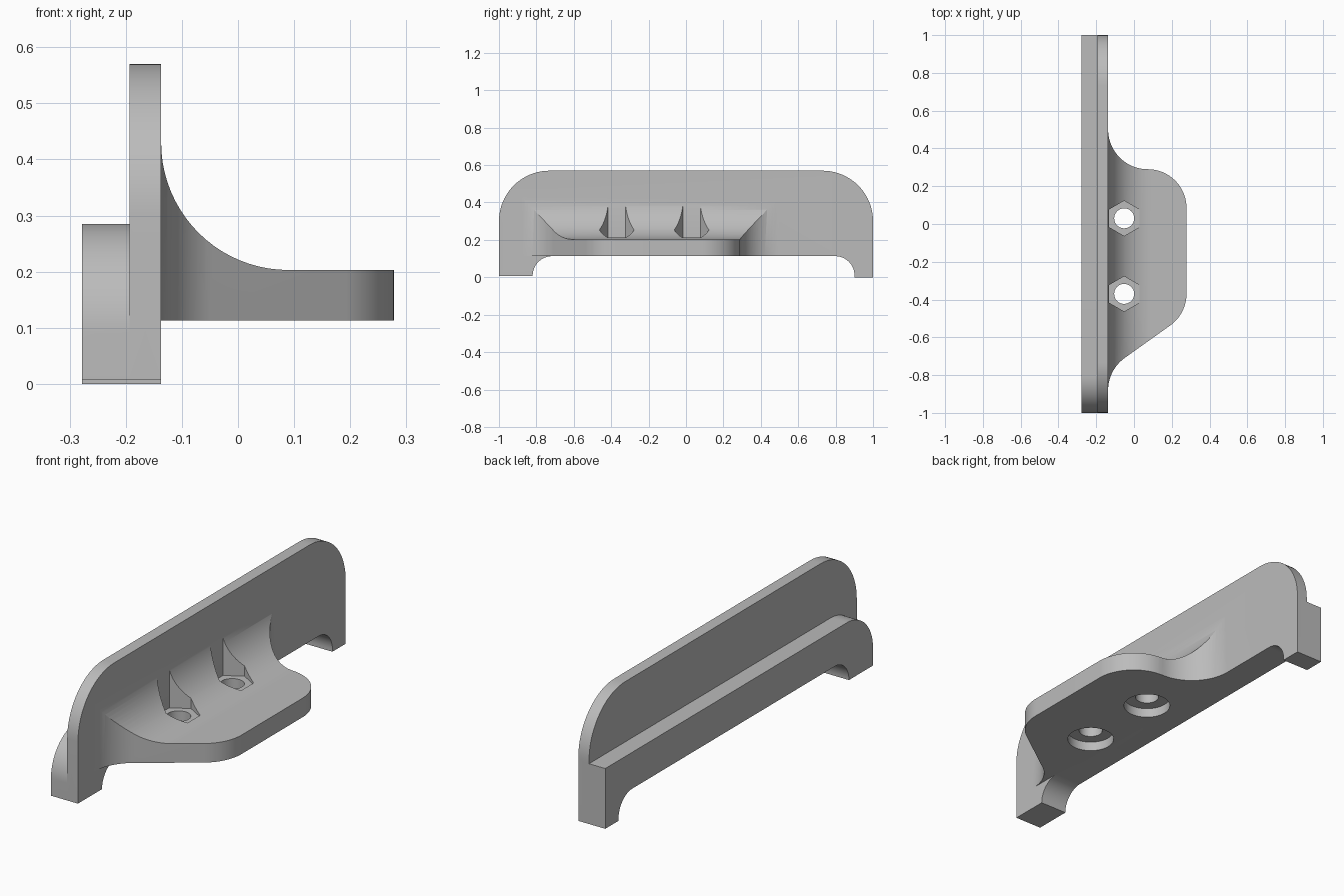
import bpy
import bmesh
from math import cos, sin, radians
from mathutils import Vector

cube = bpy.data.objects.get("Cube")
if cube:
    bpy.data.objects.remove(cube, do_unlink=True)

# Material
grey = bpy.data.materials.new("light grey")
grey.use_nodes = True
colour = (0.5, 0.5, 0.5, 1)
grey.diffuse_color = colour
grey.node_tree.nodes["Principled BSDF"].inputs["Base Color"].default_value = colour


def arc(cx, cy, r, start, end, steps=20):
    angles = [radians(start + (end - start) * i / steps) for i in range(steps + 1)]
    return [(cx + r * cos(a), cy + r * sin(a)) for a in angles]


def prism(name, profile, axis, low, high):
    """Extrude a closed 2D profile along one axis."""
    place = {"x": lambda u, v: (low, u, v),
             "y": lambda u, v: (u, low, v),
             "z": lambda u, v: (u, v, low)}[axis]
    bm = bmesh.new()
    face = bm.faces.new([bm.verts.new(place(u, v)) for u, v in profile])
    out = bmesh.ops.extrude_face_region(bm, geom=[face])
    shift = Vector([(high - low) * (axis == a) for a in "xyz"])
    bmesh.ops.translate(bm, vec=shift,
                        verts=[g for g in out["geom"] if isinstance(g, bmesh.types.BMVert)])
    bmesh.ops.recalc_face_normals(bm, faces=bm.faces)
    mesh = bpy.data.meshes.new(name)
    bm.to_mesh(mesh)
    bm.free()
    mesh.materials.append(grey)
    obj = bpy.data.objects.new(name, mesh)
    bpy.context.collection.objects.link(obj)
    return obj


def combine(target, tool, operation):
    """Apply a boolean and remove the tool."""
    tool.hide_render = True
    mod = target.modifiers.new(operation, "BOOLEAN")
    mod.operation, mod.object, mod.solver = operation, tool, "EXACT"
    bpy.context.view_layer.objects.active = target
    bpy.ops.object.modifier_apply(modifier=mod.name)
    bpy.data.objects.remove(tool, do_unlink=True)


BACK, STEP, FACE = -0.278, -0.193, -0.137
UNDER, SHELF_TOP = 0.113, 0.203

# Arched underside with a foot at each end, shared by plate and ledge
underside = ([(-1, 0.008), (-0.82, 0.008)] + arc(-0.715, 0.008, 0.105, 180, 90)
             + arc(0.798, 0.01, 0.103, 90, 0) + [(0.901, 0), (1, 0)])

# Upright plate with rounded top corners
plate_top = arc(0.73, 0.3, 0.27, 0, 90) + arc(-0.73, 0.3, 0.27, 90, 180)
bracket = prism("bracket", underside + plate_top, "x", STEP, FACE)

# Rear ledge, square at one end and rounded at the other
ledge_top = [(1, 0.285)] + arc(-0.805, 0.09, 0.195, 90, 180)
ledge = prism("rear_ledge", underside + ledge_top, "x", BACK, -0.165)

# Shelf: plan outline intersected with a filleted side profile
root = -0.165
outline = ([(root, 0.5)] + arc(0.073, 0.5, 0.21, 180, 270)
           + arc(0.073, 0.085, 0.205, 90, 0) + arc(0.073, -0.37, 0.205, 0, -54)
           + arc(0.073, -0.88, 0.21, 126, 180) + [(root, -0.88)])
shelf = prism("shelf", outline, "z", UNDER, 0.5)
side = ([(root, UNDER - 0.1), (0.4, UNDER - 0.1), (0.4, SHELF_TOP)]
        + arc(0.09, 0.43, 0.227, 270, 180) + [(root, 0.43)])
combine(shelf, prism("shelf_side", side, "y", -1.2, 1.2), "INTERSECT")

combine(bracket, ledge, "UNION")
combine(bracket, shelf, "UNION")

# Bolt holes: hexagonal pocket above, through hole, round recess below
for y in (0.03, -0.37):
    for name, r, sides, low, high in (("nut_pocket", 0.093, 6, SHELF_TOP + 0.001, 0.6),
                                      ("bolt_hole", 0.053, 32, 0, 0.5),
                                      ("head_recess", 0.105, 40, 0, 0.158)):
        ring = arc(-0.052, y, r, 90, 450, sides)[:-1]
        combine(bracket, prism(name, ring, "z", low, high), "DIFFERENCE")

# Smooth curved walls, keep edges sharp
bpy.ops.object.select_all(action="DESELECT")
bracket.select_set(True)
bpy.context.view_layer.objects.active = bracket
bpy.ops.object.shade_smooth_by_angle(angle=radians(25))
